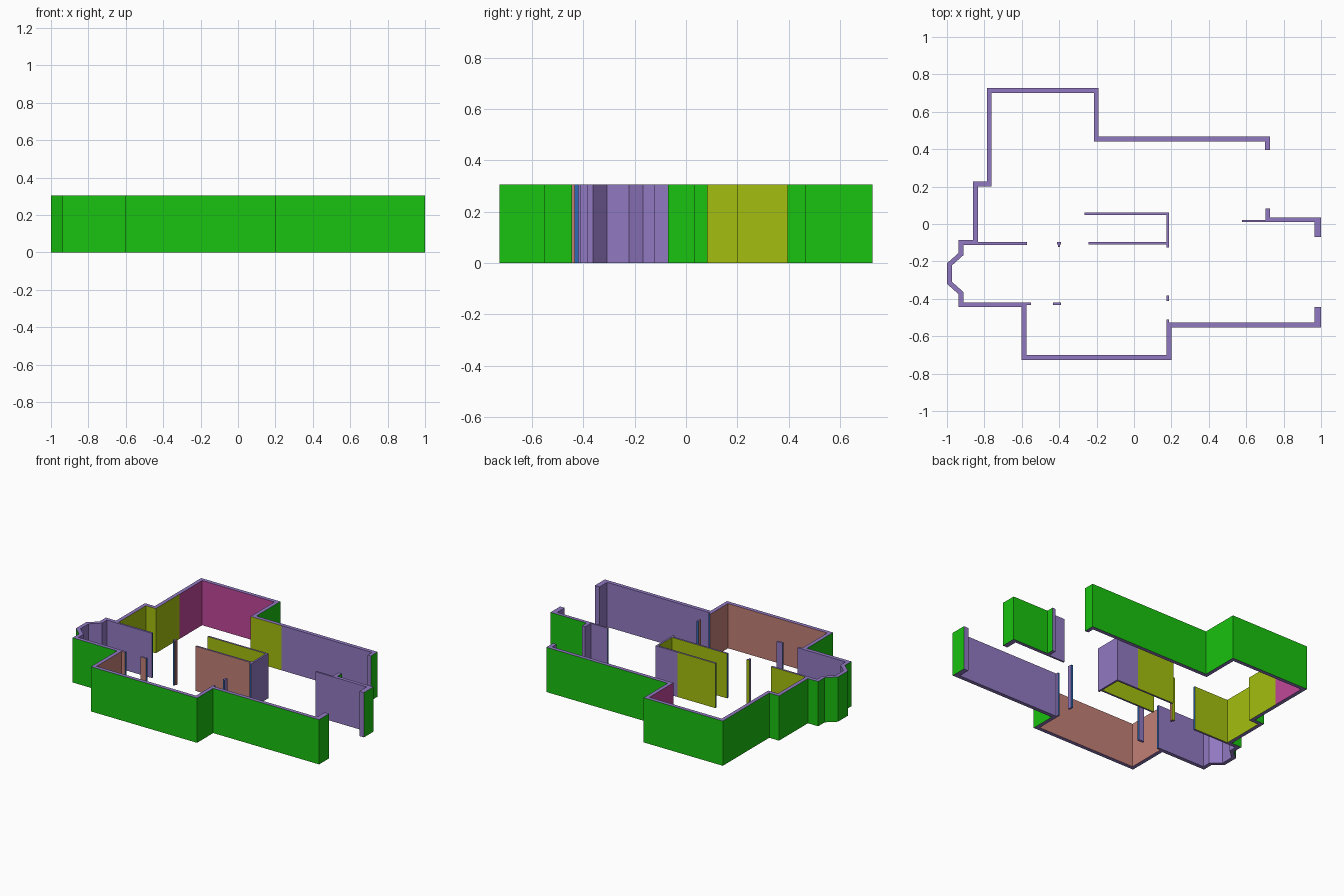
import bpy, bmesh
from mathutils import Vector

if "Cube" in bpy.data.objects:
    bpy.data.objects.remove(bpy.data.objects["Cube"])

H = 0.305      # wall height
T = 0.026      # outer wall thickness
THIN = 0.013   # partition thickness


def linear(c):
    return c / 12.92 if c <= 0.04045 else ((c + 0.055) / 1.055) ** 2.4


# Paint colours, keyed by a letter
PAINT = {
    'P': ('lilac', (0.57, 0.475, 0.76)),
    'G': ('green', (0.10, 0.76, 0.06)),
    'O': ('olive', (0.64, 0.75, 0.06)),
    'S': ('salmon', (0.76, 0.50, 0.46)),
    'M': ('magenta', (0.75, 0.28, 0.60)),
    'B': ('blue', (0.18, 0.42, 0.72)),
}
KEYS = list(PAINT)
MATS = []
for label, rgb in PAINT.values():
    m = bpy.data.materials.new(label)
    m.diffuse_color = (*[linear(c) for c in rgb], 1)
    m.use_nodes = True
    m.node_tree.nodes["Principled BSDF"].inputs["Base Color"].default_value = m.diffuse_color
    MATS.append(m)


def wall(name, path, t, inner, outer, ends='PP'):
    """Wall whose outer face follows path; it thickens to the left of travel.
    inner / outer hold one paint letter per segment, ends one per end."""
    pts = [Vector(p) for p in path]
    dirs = [(b - a).normalized() for a, b in zip(pts, pts[1:])]
    nrm = [Vector((-d.y, d.x)) for d in dirs]
    bm = bmesh.new()
    cols = []
    for i, p in enumerate(pts):
        n0, n1 = nrm[max(i - 1, 0)], nrm[min(i, len(nrm) - 1)]
        q = p + (n0 + n1) * (t / (1 + n0.dot(n1)))      # mitred corner
        cols.append([bm.verts.new((v.x, v.y, z)) for v in (p, q) for z in (0, H)])

    def face(vs, key):
        bm.faces.new(vs).material_index = KEYS.index(key)

    for i, (a, b) in enumerate(zip(cols, cols[1:])):
        face((a[0], b[0], b[1], a[1]), outer[i % len(outer)])
        face((b[2], a[2], a[3], b[3]), inner[i % len(inner)])
        face((a[1], b[1], b[3], a[3]), 'P')
        face((b[0], a[0], a[2], b[2]), 'P')
    a, b = cols[0], cols[-1]
    face((a[2], a[0], a[1], a[3]), ends[0])
    face((b[0], b[2], b[3], b[1]), ends[1])
    bmesh.ops.recalc_face_normals(bm, faces=bm.faces)
    me = bpy.data.meshes.new(name)
    bm.to_mesh(me)
    bm.free()
    for m in MATS:
        me.materials.append(m)
    bpy.context.collection.objects.link(bpy.data.objects.new(name, me))


# Outer shell, from the rear right opening round the left to the front right
wall('outer_shell', [
    (0.727, 0.395), (0.727, 0.468), (0.02, 0.468), (-0.189, 0.468),
    (-0.189, 0.727), (-0.787, 0.727), (-0.787, 0.455), (-0.787, 0.226),
    (-0.861, 0.226), (-0.861, -0.085), (-0.938, -0.085), (-0.938, -0.155),
    (-1, -0.21), (-1, -0.32), (-0.938, -0.375), (-0.938, -0.445),
    (-0.602, -0.445), (-0.602, -0.727), (0.2, -0.727), (0.2, -0.553),
    (0.965, -0.553)], T, 'PPOMMMOOOPPPPPPPSSSP', 'G')
wall('front_end_pier', [(1, -0.553), (1, -0.445)], 0.035, 'P', 'G', 'GP')

# Short right wall with its return and end pier
wall('right_wall', [(0.965, 0.034), (0.727, 0.034), (0.727, 0.083)],
     0.024, 'P', 'G')
wall('right_end_pier', [(1, -0.07), (1, 0.034)], 0.035, 'P', 'G', 'PG')
wall('right_partition', [(0.703, 0.022), (0.578, 0.022)], 0.012, 'P', 'P', 'PB')

# Closet in the middle
wall('closet_rear_wall', [(0.174, 0.062), (0.02, 0.062), (-0.265, 0.062)],
     THIN, 'O', 'PO', 'PB')
wall('closet_side_wall', [(0.187, -0.125), (0.187, 0.062)], THIN, 'O', 'P', 'BP')
wall('closet_front_wall', [(0.174, -0.097), (-0.243, -0.097)],
     THIN, 'S', 'O', 'PB')

# Partition stubs and door posts
wall('bay_rear_stub', [(-0.573, -0.097), (-0.835, -0.097)], THIN + 0.001, 'P', 'O', 'BP')
wall('bay_front_stub', [(-0.55, -0.419), (-0.576, -0.419)], 0.015, 'S', 'P', 'BP')
wall('front_room_stub', [(0.187, -0.527), (0.187, -0.51)], THIN, 'S', 'P', 'PB')
wall('rear_post', [(-0.39, -0.097), (-0.412, -0.097)], THIN, 'S', 'O', 'SP')
wall('rear_post_rib', [(-0.395, -0.123), (-0.395, -0.11)], 0.011, 'P', 'S', 'BP')
wall('front_post', [(-0.391, -0.419), (-0.434, -0.419)], 0.015, 'S', 'P', 'BB')
wall('right_post', [(0.187, -0.411), (0.187, -0.382)], THIN, 'S', 'P', 'BB')
